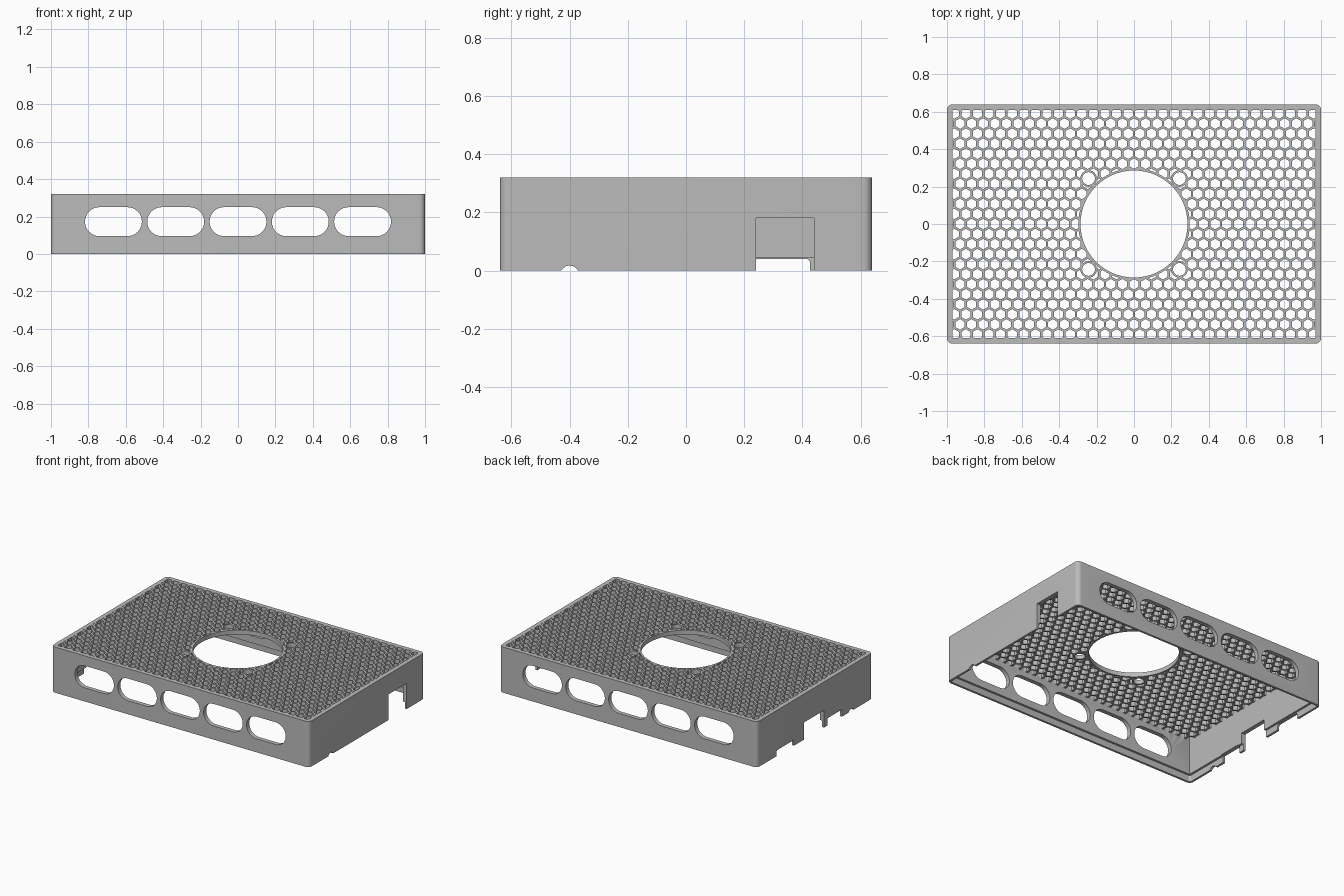
import bpy, bmesh, math
from mathutils import Matrix

old = bpy.data.objects.get("Cube")
if old:
    bpy.data.objects.remove(old)

W, D, H = 1.0, 0.64, 0.32      # half width, half depth, height
WALL, LIP = 0.03, 0.015        # wall thickness, thinner rim at the open bottom
PITCH, HEX = 0.062, 0.049      # honeycomb spacing and hole width
FAN_R, SCREW_R, SCREW = 0.286, 0.034, 0.243

grey = bpy.data.materials.new("grey plastic")
grey.use_nodes = True
grey.diffuse_color = (0.5, 0.5, 0.5, 1)
grey.node_tree.nodes["Principled BSDF"].inputs["Base Color"].default_value = (0.5, 0.5, 0.5, 1)


def rounded(cx, cy, hx, hy, r, steps=8):
    """Outline of a rectangle with rounded corners."""
    pts = []
    for q, (sx, sy) in enumerate([(1, 1), (-1, 1), (-1, -1), (1, -1)]):
        for i in range(steps + 1):
            a = math.pi / 2 * (q + i / steps)
            pts.append((cx + sx * (hx - r) + r * math.cos(a),
                        cy + sy * (hy - r) + r * math.sin(a)))
    return pts


def box(cx, cy, hx, hy):
    return [(cx + hx, cy + hy), (cx - hx, cy + hy), (cx - hx, cy - hy), (cx + hx, cy - hy)]


def circle(cx, cy, r, n=48, turn=0.0):
    return [(cx + r * math.cos(turn + math.tau * i / n),
             cy + r * math.sin(turn + math.tau * i / n)) for i in range(n)]


def prisms(name, outlines, lo, hi, axis="Z"):
    """Extrude closed outlines from lo to hi along an axis."""
    bm = bmesh.new()
    for pts in outlines:
        a = [bm.verts.new((u, v, lo)) for u, v in pts]
        b = [bm.verts.new((u, v, hi)) for u, v in pts]
        bm.faces.new(a[::-1])
        bm.faces.new(b)
        for i in range(len(pts)):
            j = (i + 1) % len(pts)
            bm.faces.new((a[i], a[j], b[j], b[i]))
    if axis == "X":      # outline is (y, z)
        bm.transform(Matrix(((0, 0, 1, 0), (1, 0, 0, 0), (0, 1, 0, 0), (0, 0, 0, 1))))
    elif axis == "Y":    # outline is (x, z)
        bm.transform(Matrix(((1, 0, 0, 0), (0, 0, 1, 0), (0, 1, 0, 0), (0, 0, 0, 1))))
    bmesh.ops.recalc_face_normals(bm, faces=bm.faces)
    mesh = bpy.data.meshes.new(name)
    bm.to_mesh(mesh)
    bm.free()
    ob = bpy.data.objects.new(name, mesh)
    bpy.context.collection.objects.link(ob)
    return ob


def combine(ob, tool, operation="DIFFERENCE"):
    """Apply a boolean and discard the tool."""
    mod = ob.modifiers.new("cut", "BOOLEAN")
    mod.object, mod.operation, mod.solver = tool, operation, "MANIFOLD"
    bpy.context.view_layer.objects.active = ob
    bpy.ops.object.modifier_apply(modifier=mod.name)
    bpy.data.objects.remove(tool)


# Hollow shell, open underneath, with a stepped rim
cover = prisms("ventilated_cover", [rounded(0, 0, W, D, 0.03)], 0, H)
combine(cover, prisms("cavity", [box(0, 0, W - WALL, D - WALL)], -0.1, H - WALL))
combine(cover, prisms("rim_step", [rounded(0, 0, W - LIP, D - LIP, 0.015)], -0.1, 0.045))

# Long vent slots through front and back walls
slots = [rounded(0.333 * i, 0.1725, 0.152, 0.0775, 0.0774) for i in range(-2, 3)]
combine(cover, prisms("vent_slots", slots, -1, 1, "Y"))

# Port cut-outs in the end walls
combine(cover, prisms("left_port", [box(0.34, 0.04, 0.1, 0.14)], 0.9, 1.1, "X"))
ports = [rounded(0.33, -0.06, 0.097, 0.1, 0.015), box(0.01, 0.01, 0.11, 0.11),
         box(-0.22, 0, 0.08, 0.05)]
combine(cover, prisms("right_ports", ports, -1.1, -0.9, "X"))
combine(cover, prisms("screw_notches", [circle(-0.4, -0.015, 0.032)], -1.1, 1.1, "X"))

# Honeycomb holes, kept clear of the border, fan ring and screw rings
row = PITCH * math.sqrt(3) / 2
cells = []
for j in range(-12, 13):
    for i in range(-17, 18):
        cells.append(circle((i + 0.5 * (j % 2)) * PITCH, j * row,
                            HEX / math.sqrt(3), 6, math.pi / 6))
screws = [(sx * SCREW, sy * SCREW) for sx in (-1, 1) for sy in (-1, 1)]
honeycomb = prisms("honeycomb", cells, H - 0.06, H + 0.05)
combine(honeycomb, prisms("field", [box(0, 0, W - WALL, D - WALL)], 0, 1), "INTERSECT")
combine(honeycomb, prisms("fan_ring", [circle(0, 0, FAN_R + 0.012, 96)], 0, 1))
combine(honeycomb, prisms("screw_rings", [circle(x, y, SCREW_R + 0.01) for x, y in screws], 0, 1))
combine(cover, honeycomb)

# Fan opening and its four screw holes
combine(cover, prisms("fan_opening", [circle(0, 0, FAN_R, 96)], 0.2, 1))
combine(cover, prisms("screw_holes", [circle(x, y, SCREW_R, 32) for x, y in screws], 0.2, 1))

cover.data.materials.clear()
cover.data.materials.append(grey)
bpy.ops.object.select_all(action="DESELECT")
cover.select_set(True)
bpy.context.view_layer.objects.active = cover
bpy.ops.object.shade_smooth_by_angle(angle=math.radians(30))
